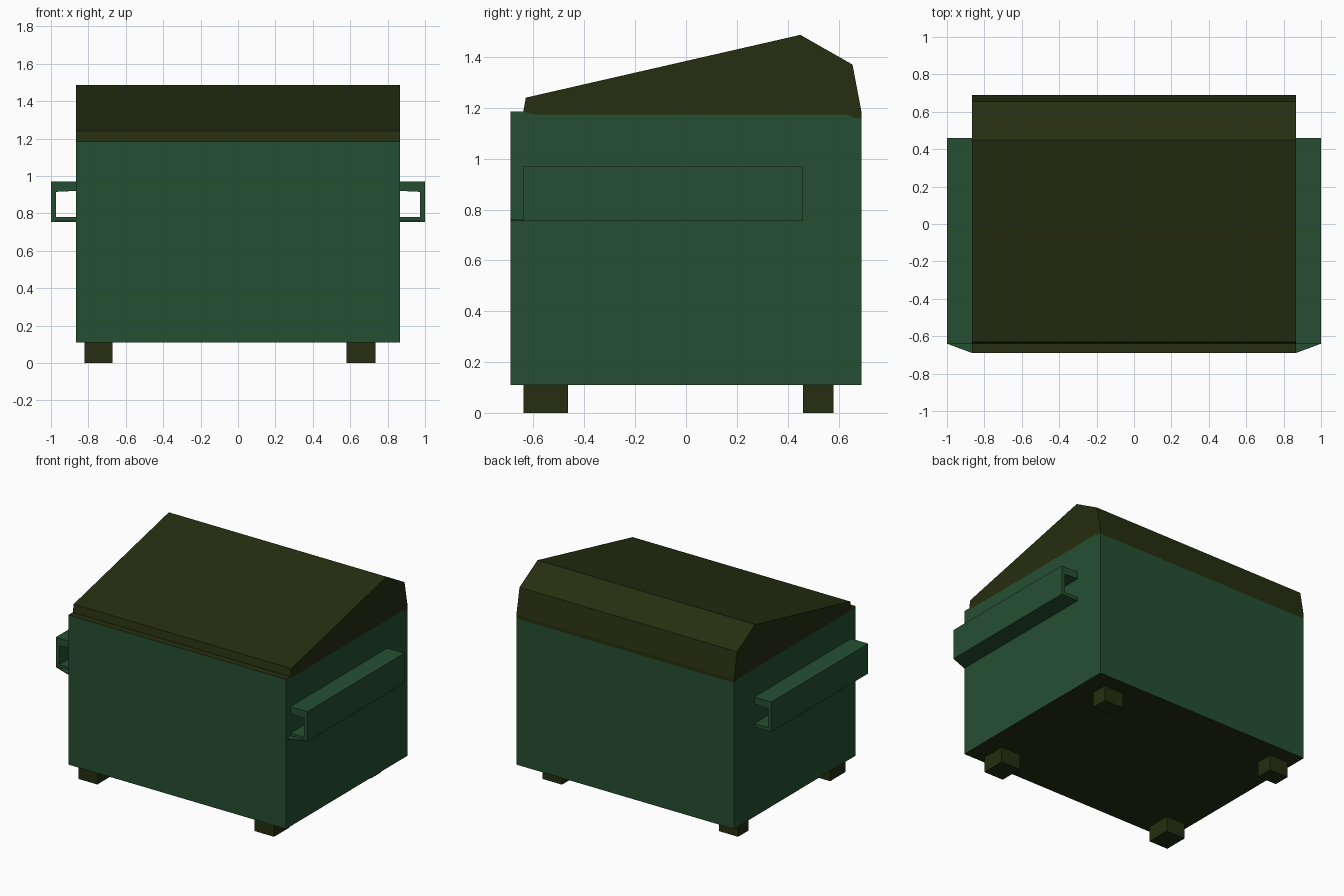
import bpy, bmesh

if "Cube" in bpy.data.objects:
    bpy.data.objects.remove(bpy.data.objects["Cube"])


def material(name, rgb):
    m = bpy.data.materials.new(name)
    m.diffuse_color = (*rgb, 1)
    m.use_nodes = True
    m.node_tree.nodes["Principled BSDF"].inputs["Base Color"].default_value = m.diffuse_color
    return m


green = material("dark green paint", (0.0185, 0.078, 0.031))
olive = material("dark olive plastic", (0.0194, 0.0275, 0.0052))


def finish(bm, name, mats):
    bmesh.ops.recalc_face_normals(bm, faces=bm.faces)
    me = bpy.data.meshes.new(name)
    bm.to_mesh(me)
    bm.free()
    for m in mats:
        me.materials.append(m)
    ob = bpy.data.objects.new(name, me)
    bpy.context.collection.objects.link(ob)
    return ob


def prism(name, base, offset, mats):
    """Extrude a flat polygon along an offset vector."""
    bm = bmesh.new()
    face = bm.faces.new([bm.verts.new(p) for p in base])
    ext = bmesh.ops.extrude_face_region(bm, geom=[face])
    moved = [v for v in ext["geom"] if isinstance(v, bmesh.types.BMVert)]
    bmesh.ops.translate(bm, vec=offset, verts=moved)
    return finish(bm, name, mats)


W = 0.865  # half width of the bin
rim = [(-0.64, 1.185), (-0.60, 1.173), (0.64, 1.173), (0.66, 1.16), (0.69, 1.16)]

# Bin body: green walls, olive top and underside
side = [(-0.69, 0.11), (-0.69, 1.185)] + rim + [(0.69, 0.11)]
body = prism("bin_body", [(-W, y, z) for y, z in side], (2 * W, 0, 0), [green, olive])
for p in body.data.polygons:
    p.material_index = 1 if abs(p.normal.z) > 0.5 else 0

# Sloped lid resting on the rim
lid = rim + [(0.69, 1.185), (0.655, 1.37), (0.45, 1.487), (-0.63, 1.24)]
prism("lid", [(-W, y, z) for y, z in lid], (2 * W, 0, 0), [olive])

# Feet: deeper at the front than at the back
for row, y0, y1 in (("front", -0.64, -0.465), ("back", 0.46, 0.58)):
    for label, x0, x1 in (("left", -0.82, -0.67), ("right", 0.58, 0.735)):
        prism(f"{row}_{label}_foot",
              [(x0, y0, 0), (x1, y0, 0), (x1, y1, 0), (x0, y1, 0)],
              (0, 0, 0.11), [olive])

# Open fork pockets on both sides, each with a triangular front lip
pocket = [(W, 0.97), (1.0, 0.97), (1.0, 0.755), (W, 0.755),
          (W, 0.78), (0.972, 0.78), (0.972, 0.915), (W, 0.92)]
for label, s in (("left", -1), ("right", 1)):
    prism(f"{label}_fork_pocket", [(s * x, -0.64, z) for x, z in pocket],
          (0, 1.10, 0), [green])
    prism(f"{label}_pocket_lip",
          [(s * W, -0.69, 0.755), (s * 1.0, -0.64, 0.755), (s * W, -0.64, 0.755)],
          (0, 0, 0.006), [green])
